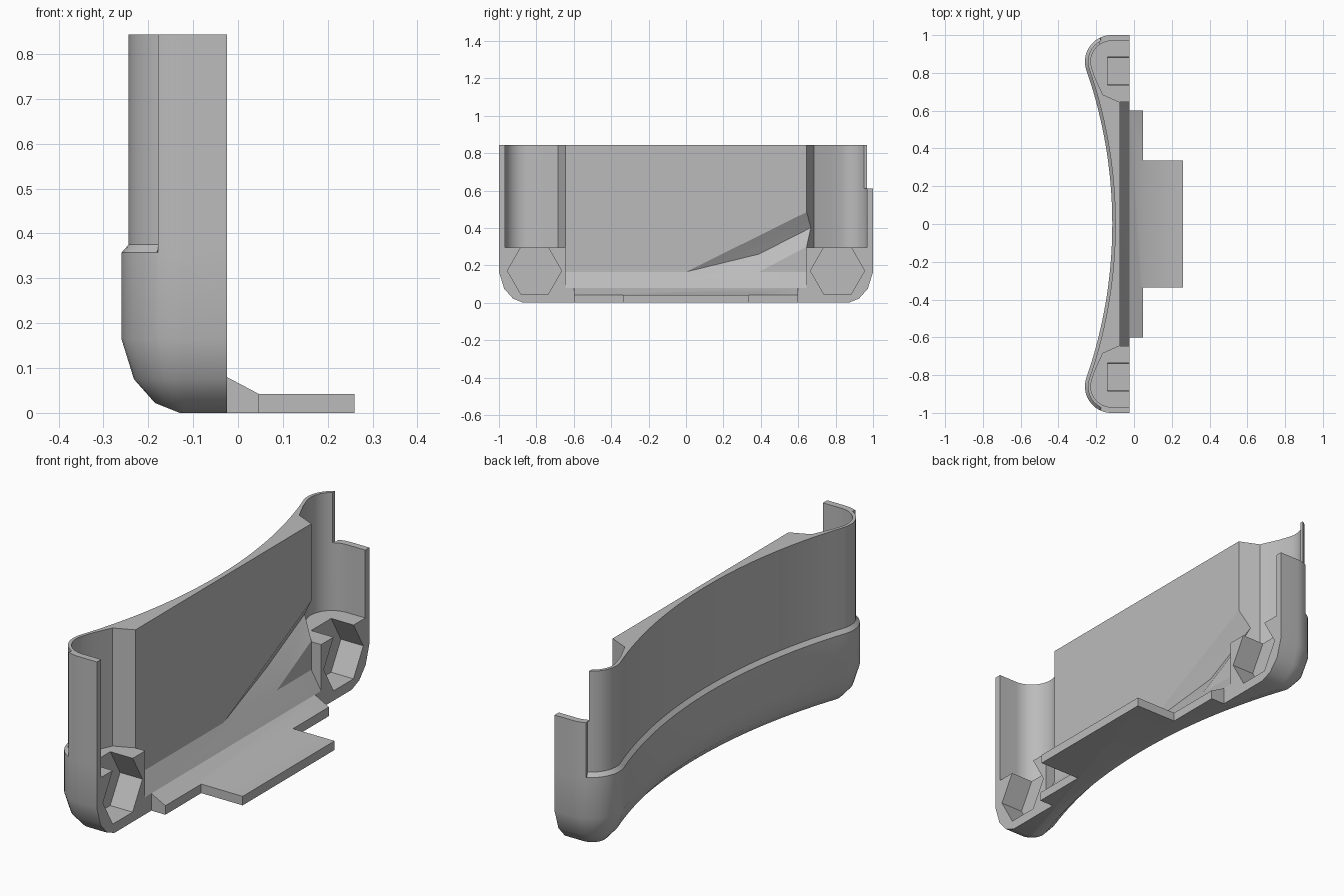
import bpy, bmesh, math

cube = bpy.data.objects.get("Cube")
if cube:
    bpy.data.objects.remove(cube, do_unlink=True)

grey = bpy.data.materials.new("plain grey")
grey.use_nodes = True
grey.diffuse_color = (0.5, 0.5, 0.5, 1)
grey.node_tree.nodes["Principled BSDF"].inputs["Base Color"].default_value = (0.5, 0.5, 0.5, 1)

SAG, RAD, CX, CY, R = 0.115, 2.487, -0.12, 0.86, 0.14   # bowed face and corner rounding


def make(name, bm):
    bmesh.ops.recalc_face_normals(bm, faces=bm.faces)
    me = bpy.data.meshes.new(name)
    bm.to_mesh(me)
    bm.free()
    ob = bpy.data.objects.new(name, me)
    bpy.context.collection.objects.link(ob)
    me.materials.append(grey)
    return ob


def loft(name, rings):
    bm = bmesh.new()
    loops = [[bm.verts.new(p) for p in ring] for ring in rings]
    n = len(loops[0])
    for a, b in zip(loops, loops[1:]):
        for i in range(n):
            j = (i + 1) % n
            bm.faces.new((a[i], a[j], b[j], b[i]))
    bm.faces.new(loops[0])
    bm.faces.new(loops[-1])
    return make(name, bm)


def box(name, lo, hi):
    rect = [(lo[0], lo[1]), (hi[0], lo[1]), (hi[0], hi[1]), (lo[0], hi[1])]
    return loft(name, [[(x, y, z) for x, y in rect] for z in (lo[2], hi[2])])


def half_outline(inset, step=0.0):
    """Outer edge from the middle to the +y end; step only affects the bowed part."""
    pts = []
    end = math.asin((CY + R * math.sin(math.radians(198.2))) / RAD)
    for i in range(15):
        t = end * i / 15
        r = RAD + inset + step
        pts.append((-SAG - RAD + r * math.cos(t), r * math.sin(t)))
    angles = [198.2 - 82.2 * i / 8 for i in range(9)] + [114.8, 108, 102, 96, 90]
    for a in angles:
        r = R - inset - (step if a > 115 else 0)
        a = math.radians(a)
        pts.append((CX + r * math.cos(a), CY + r * math.sin(a)))
    pts.append((0.26, CY + R - inset))
    return pts


def ring(z, inset, step=0.0):
    half = half_outline(inset, step)
    return [(x, -y, z) for x, y in reversed(half[1:])] + [(x, y, z) for x, y in half]


# Rounded outer block with a stepped lip
body = loft("curved_end_cover", [
    ring(0, 0.13), ring(0.022, 0.075), ring(0.075, 0.028), ring(0.165, 0),
    ring(0.357, 0), ring(0.375, 0, 0.016), ring(0.843, 0, 0.016)])

cutters = []

# Space in front of the centre wall, leaving the sloped foot and tongue
section = [(-0.075, 1), (-0.075, 0.165), (-0.025, 0.08), (0.047, 0.042), (0.4, 0.042), (0.4, 1)]
cutters.append(loft("centre_cutter", [[(x, y, z) for x, z in section] for y in (-0.645, 0.645)]))

# Diagonal groove in the centre wall
bm = bmesh.new()
for p in [(-0.075, 0, 0.165), (-0.075, 0.69, 0.507), (-0.075, 0.69, 0.323), (-0.075, 0.39, 0.165),
          (-0.125, 0.39, 0.26), (-0.125, 0.69, 0.413), (-0.06, 0.39, 0.26), (-0.06, 0.69, 0.413)]:
    bm.verts.new(p)
bmesh.ops.convex_hull(bm, input=bm.verts)
cutters.append(make("groove_cutter", bm))

for s in (-1, 1):
    def side_box(name, x, y0):
        y = sorted((s * y0, s * 1.2))
        cutters.append(box(name, (x, y[0], -0.1), (0.5, y[1], 1)))

    # Foot and tongue outline
    side_box("foot_cutter", -0.025, 0.6)
    side_box("tongue_cutter", 0.047, 0.337)

    # Corner pocket following the outer wall
    wall = [p for p in half_outline(0.031) if p[1] > 0.72 and p[0] < 0]
    plan = [(0.4, 0.6), (-0.06, 0.6), (-0.075, 0.645), (-0.165, 0.685)] + wall + [(0.4, 0.969)]
    cutters.append(loft("pocket_cutter", [[(x, s * y, z) for x, y in plan] for z in (0.295, 1)]))

    # Hexagonal nut recess
    hexagon = [(s * 0.81 + 0.145 * math.cos(k * math.pi / 3),
                0.171 + 0.145 * math.sin(k * math.pi / 3)) for k in range(6)]
    cutters.append(loft("nut_cutter", [[(x, y, z) for y, z in hexagon] for x in (-0.14, 0.1)]))

# Lowered flange at one end
cutters.append(box("flange_cutter", (-0.18, 0.8, 0.61), (0.5, 1.2, 1)))

bpy.context.view_layer.objects.active = body
for c in cutters:
    c.hide_render = True
    mod = body.modifiers.new(c.name, 'BOOLEAN')
    mod.operation = 'DIFFERENCE'
    mod.solver = 'EXACT'
    mod.object = c
    bpy.ops.object.modifier_apply(modifier=mod.name)
for c in cutters:
    bpy.data.objects.remove(c, do_unlink=True)

bpy.ops.object.select_all(action='DESELECT')
body.select_set(True)
bpy.ops.object.shade_smooth_by_angle(angle=math.radians(30))
